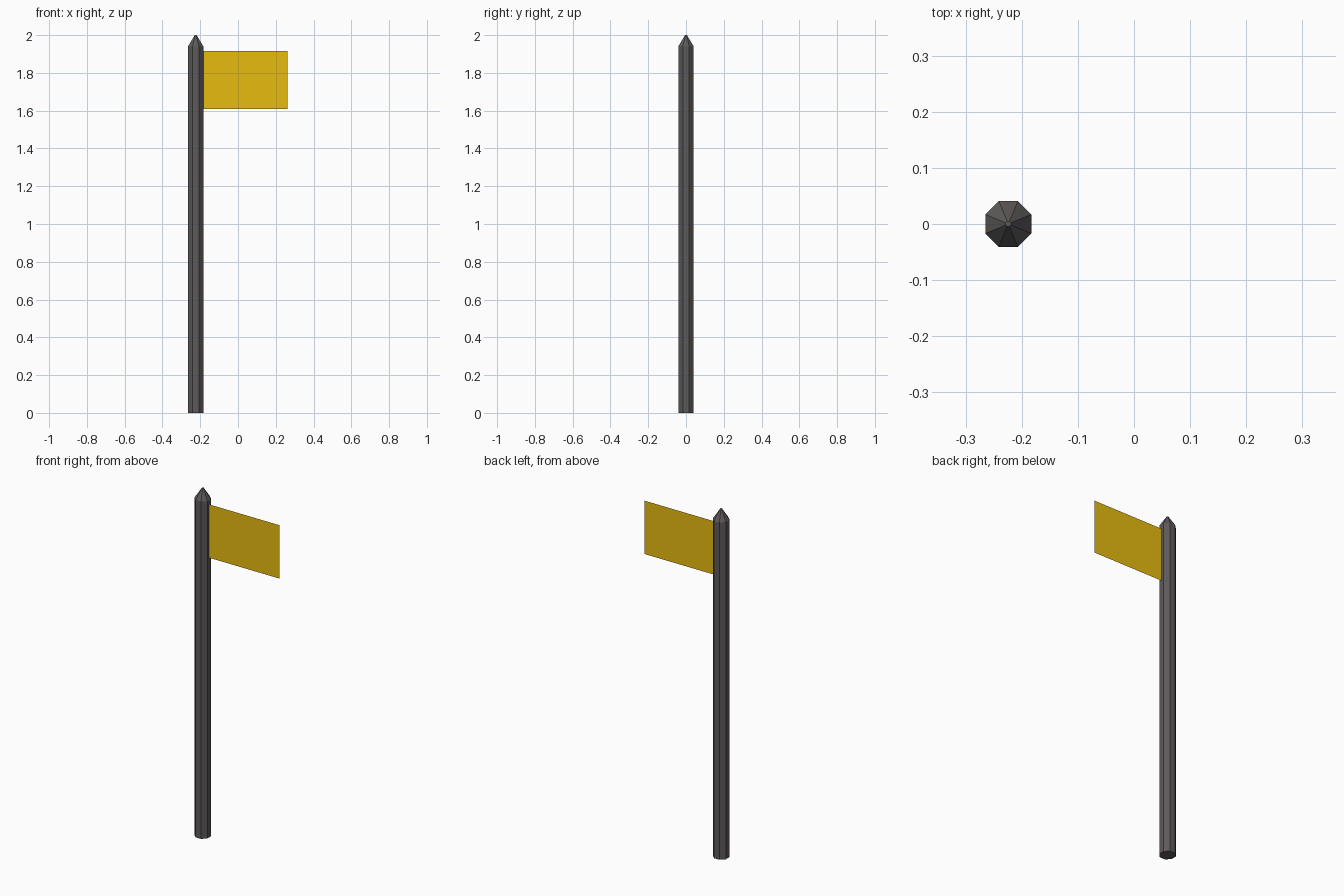
import bpy, bmesh, math

if "Cube" in bpy.data.objects:
    bpy.data.objects.remove(bpy.data.objects["Cube"])

SIDES = 8
POLE_X = -0.224
APOTHEM = 0.041


def material(name, rgb):
    mat = bpy.data.materials.new(name)
    mat.diffuse_color = (*rgb, 1)
    mat.use_nodes = True
    mat.node_tree.nodes["Principled BSDF"].inputs["Base Color"].default_value = mat.diffuse_color
    return mat


def add_object(name, bm, mat):
    mesh = bpy.data.meshes.new(name)
    bm.to_mesh(mesh)
    bm.free()
    mesh.materials.append(mat)
    obj = bpy.data.objects.new(name, mesh)
    bpy.context.collection.objects.link(obj)
    return obj


# Octagonal pole with pointed tip: stacked rings of (radius, height)
bm = bmesh.new()
radius = APOTHEM / math.cos(math.pi / SIDES)
rings = []
for r, z in [(radius, 0), (radius, 1.94), (0.005, 2.0)]:
    angles = [(i + 0.5) * math.tau / SIDES for i in range(SIDES)]
    rings.append([bm.verts.new((POLE_X + r * math.cos(a), r * math.sin(a), z)) for a in angles])
for low, high in zip(rings, rings[1:]):
    for i in range(SIDES):
        j = (i + 1) % SIDES
        bm.faces.new((low[i], low[j], high[j], high[i]))
bm.faces.new(rings[0][::-1])
bm.faces.new(rings[-1])
add_object("pole", bm, material("dark_grey", (0.11, 0.1, 0.1)))

# Flat single-sheet flag, attached at the pole's right face
bm = bmesh.new()
x0, x1, z0, z1 = POLE_X + APOTHEM - 0.002, 0.263, 1.608, 1.915
bm.faces.new([bm.verts.new((x, 0, z)) for x, z in [(x0, z0), (x1, z0), (x1, z1), (x0, z1)]])
add_object("flag", bm, material("yellow", (0.8, 0.5, 0.005)))
